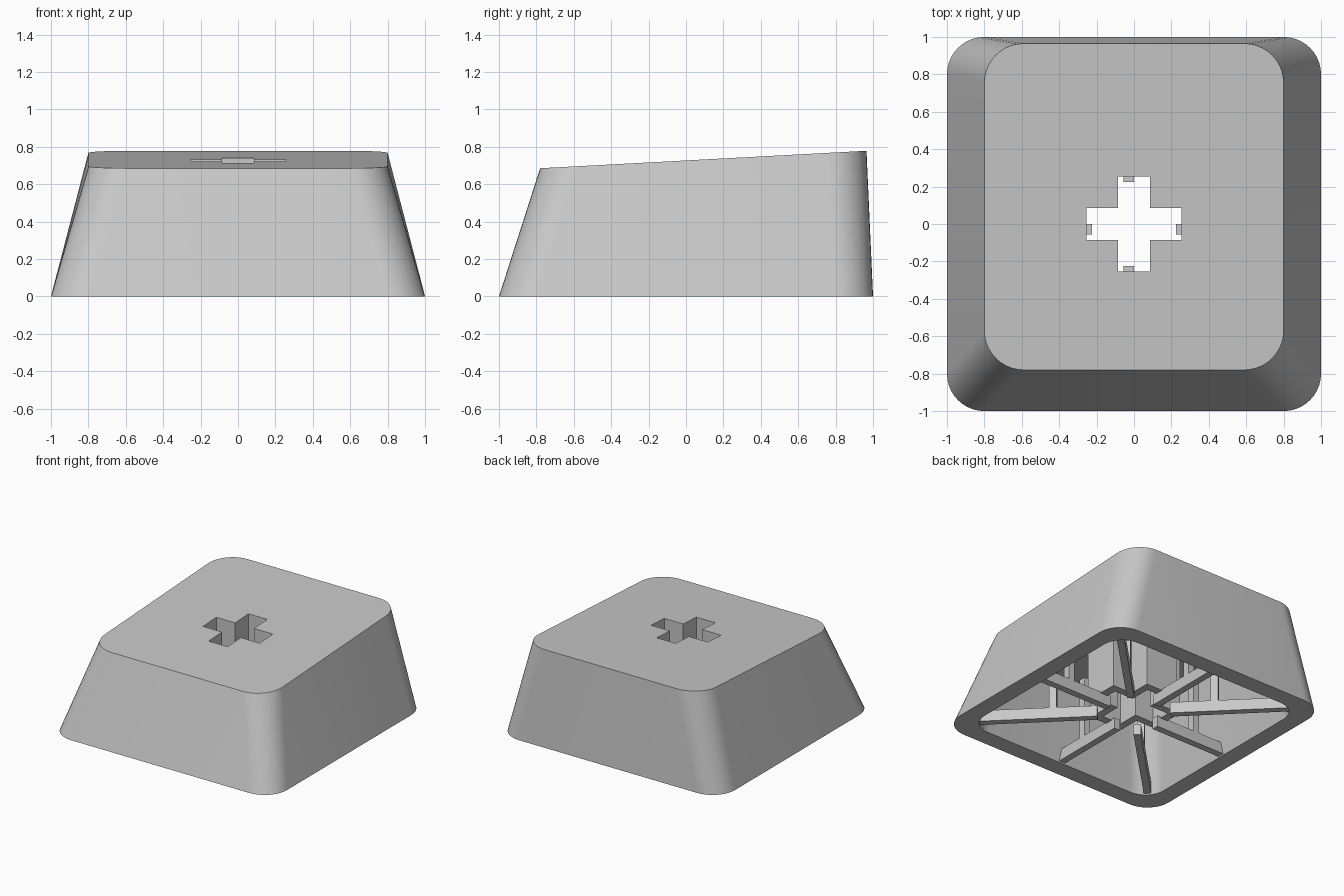
import bpy, bmesh, math
from mathutils import Matrix

cube = bpy.data.objects.get("Cube")
if cube:
    bpy.data.objects.remove(cube, do_unlink=True)

grey = bpy.data.materials.new("light_grey")
grey.use_nodes = True
COLOUR = (0.58, 0.58, 0.58, 1)
grey.diffuse_color = COLOUR
grey.node_tree.nodes["Principled BSDF"].inputs["Base Color"].default_value = COLOUR

INNER = 0.86      # cavity size relative to the outside
RIB = 0.055       # rib and post thickness
RIB_TOP = 0.1


def make_object(name, bm):
    bmesh.ops.recalc_face_normals(bm, faces=bm.faces)
    mesh = bpy.data.meshes.new(name)
    bm.to_mesh(mesh)
    bm.free()
    mesh.materials.append(grey)
    obj = bpy.data.objects.new(name, mesh)
    bpy.context.collection.objects.link(obj)
    return obj


def activate(obj):
    bpy.ops.object.select_all(action='DESELECT')
    obj.select_set(True)
    bpy.context.view_layer.objects.active = obj


def top_height(y):
    return 0.685 + (y + 0.78) * 0.0535


def rounded_rect(x, y0, y1, r, steps=10):
    corners = [(x - r, y1 - r), (r - x, y1 - r), (r - x, y0 + r), (x - r, y0 + r)]
    points = []
    for i, (cx, cy) in enumerate(corners):
        for s in range(steps + 1):
            a = math.pi / 2 * (i + s / steps)
            points.append((cx + r * math.cos(a), cy + r * math.sin(a)))
    return points


def bridge(bm, a, b):
    for i in range(len(a)):
        j = (i + 1) % len(a)
        bm.faces.new((a[i], a[j], b[j], b[i]))


# Hollow tapered cap with a sloping top
base = rounded_rect(1, -1, 1, 0.2)
crown = rounded_rect(0.8, -0.78, 0.965, 0.21)
bm = bmesh.new()


def add_ring(points, scale, height):
    return [bm.verts.new((x * scale, y * scale, height(y) * scale)) for x, y in points]


outer_base = add_ring(base, 1, lambda y: 0)
outer_top = add_ring(crown, 1, top_height)
inner_base = add_ring(base, INNER, lambda y: 0)
inner_top = add_ring(crown, INNER, top_height)
bridge(bm, outer_base, outer_top)
bridge(bm, inner_base, outer_base)
bridge(bm, inner_top, inner_base)
bm.faces.new(outer_top)
bm.faces.new(inner_top)
cap = make_object("cap_shell", bm)


# Cross-shaped prism, used for the stem and its opening
def cross_prism(name, reach, half, z0, z1):
    quarter = [(reach, -half), (reach, half), (half, half)]
    bm = bmesh.new()
    verts = []
    for q in range(4):
        turn = Matrix.Rotation(q * math.pi / 2, 3, 'Z')
        for x, y in quarter:
            v = bm.verts.new((x, y, z0))
            v.co = turn @ v.co
            verts.append(v)
    face = bm.faces.new(verts)
    top = bmesh.ops.extrude_face_region(bm, geom=[face])["geom"]
    for v in top:
        if isinstance(v, bmesh.types.BMVert):
            v.co.z = z1
    return make_object(name, bm)


stem = cross_prism("stem_socket", 0.32, 0.145, RIB_TOP - 0.01, 0.66)
cutter = cross_prism("cross_cutter", 0.255, 0.085, -0.5, 1.5)
cutter.hide_render = True

for target in (cap, stem):
    cut = target.modifiers.new("cross_opening", 'BOOLEAN')
    cut.operation = 'DIFFERENCE'
    cut.solver = 'EXACT'
    cut.object = cutter
    activate(target)
    bpy.ops.object.modifier_apply(modifier=cut.name)
bpy.data.objects.remove(cutter, do_unlink=True)

activate(cap)
bpy.ops.object.shade_smooth_by_angle(angle=math.radians(30))


# Ribs around the rim opening, each with a post up to the ceiling
def add_box(bm, turn, x0, x1, side, z0, z1):
    size = Matrix.Diagonal((x1 - x0, RIB, z1 - z0, 1))
    place = Matrix.Translation(((x0 + x1) / 2, side, (z0 + z1) / 2))
    bmesh.ops.create_cube(bm, size=1, matrix=turn @ place @ size)


ribs, posts = bmesh.new(), bmesh.new()
for k in range(8):
    angle = k * math.pi / 4
    turn = Matrix.Rotation(angle, 4, 'Z')
    if k % 2:
        start, end, side = 0.27, 1.17, 0
    else:
        start, end = 0.225, 0.88
        side = RIB / 2 * (-1 if k in (0, 6) else 1)
    add_box(ribs, turn, start, end, side, 0.01, RIB_TOP)
    ceiling = INNER * top_height(0.6 * math.sin(angle) / INNER)
    add_box(posts, turn, 0.57, 0.57 + RIB, side, RIB_TOP - 0.01, ceiling + 0.02)
make_object("support_ribs", ribs)
make_object("support_posts", posts)
